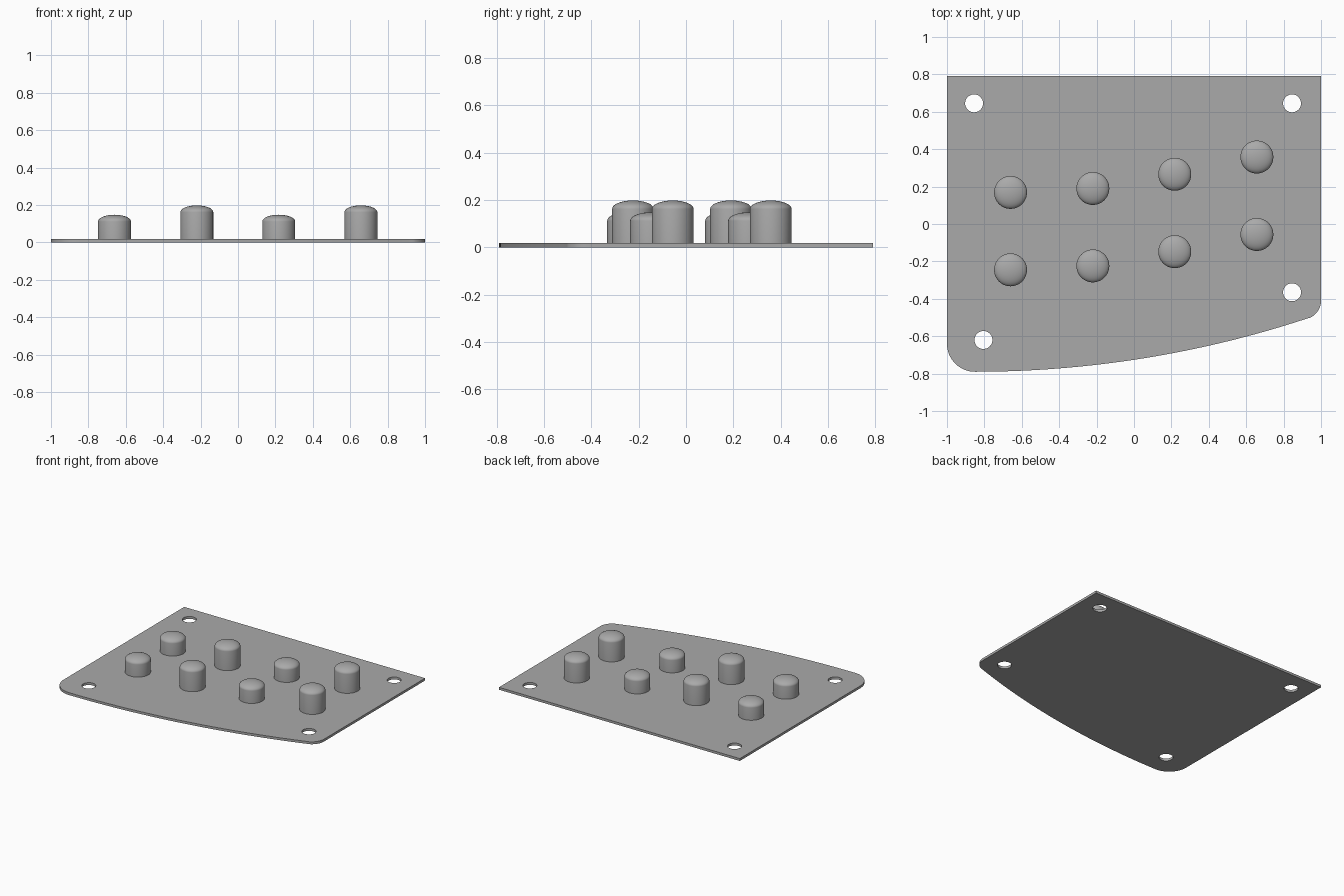
import bpy, bmesh, math

if "Cube" in bpy.data.objects:
    bpy.data.objects.remove(bpy.data.objects["Cube"])

T = 0.018  # plate thickness

grey = bpy.data.materials.new("light grey")
grey.diffuse_color = (0.4, 0.4, 0.4, 1)
grey.use_nodes = True
grey.node_tree.nodes["Principled BSDF"].inputs["Base Color"].default_value = grey.diffuse_color


def arc(cx, cy, r, a0, a1, n):
    """Points on a circular arc, angles in degrees."""
    angles = [math.radians(a0 + (a1 - a0) * i / n) for i in range(n + 1)]
    return [(cx + r * math.cos(a), cy + r * math.sin(a)) for a in angles]


def finish(obj, angle):
    bpy.ops.object.select_all(action='DESELECT')
    obj.select_set(True)
    bpy.context.view_layer.objects.active = obj
    if obj.type == 'CURVE':
        bpy.ops.object.convert(target='MESH')
    bpy.ops.object.shade_smooth_by_angle(angle=math.radians(angle))


# Plate: square back corners, bowed front edge, rounded front corners, four holes
R = 5.68
sweep = math.degrees(math.asin(1.78 / R))
outline = [(1, 0.79), (-1, 0.79)]
outline += arc(-0.85, -0.64, 0.15, 180, 270, 16)
outline += arc(-0.85, R - 0.79, R, 270, 270 + sweep, 32)[1:]
outline += arc(0.9, -0.41, 0.1, 270 + sweep, 360, 12)[1:]
holes = [(-0.855, 0.645), (0.845, 0.645), (0.845, -0.365), (-0.805, -0.62)]
loops = [outline] + [arc(x, y, 0.048, 0, 348.75, 31) for x, y in holes]

curve = bpy.data.curves.new("plate", 'CURVE')
curve.dimensions = '2D'
curve.fill_mode = 'BOTH'
curve.extrude = T / 2
for pts in loops:
    s = curve.splines.new('POLY')
    s.points.add(len(pts) - 1)
    for p, (x, y) in zip(s.points, pts):
        p.co = (x, y, 0, 1)
    s.use_cyclic_u = True
curve.materials.append(grey)
plate = bpy.data.objects.new("plate", curve)
plate.location.z = T / 2
bpy.context.collection.objects.link(plate)
finish(plate, 30)


# Domed pegs: a profile spun around the vertical axis
def peg(name, x, y, top, r=0.088, dome=0.036):
    bm = bmesh.new()
    prof = [(r, T / 2)]
    prof += [(r * math.cos(a), top - dome + dome * math.sin(a))
             for a in (math.pi / 2 * i / 10 for i in range(11))]
    vs = [bm.verts.new((px, 0, pz)) for px, pz in prof]
    es = [bm.edges.new(e) for e in zip(vs, vs[1:])]
    bmesh.ops.spin(bm, geom=vs + es, axis=(0, 0, 1), cent=(0, 0, 0),
                   angle=2 * math.pi, steps=48, use_duplicate=False)
    bmesh.ops.remove_doubles(bm, verts=bm.verts, dist=1e-4)
    bmesh.ops.holes_fill(bm, edges=bm.edges, sides=0)
    bmesh.ops.recalc_face_normals(bm, faces=bm.faces)
    me = bpy.data.meshes.new(name)
    bm.to_mesh(me)
    bm.free()
    me.materials.append(grey)
    obj = bpy.data.objects.new(name, me)
    obj.location = (x, y, 0)
    bpy.context.collection.objects.link(obj)
    finish(obj, 40)


columns = [(-0.66, -0.245, 0.148), (-0.22, -0.224, 0.198),
           (0.218, -0.148, 0.148), (0.657, -0.056, 0.198)]
for i, (x, y, top) in enumerate(columns, 1):
    peg(f"front_peg_{i}", x, y, top)
    peg(f"back_peg_{i}", x, y + 0.414, top)
